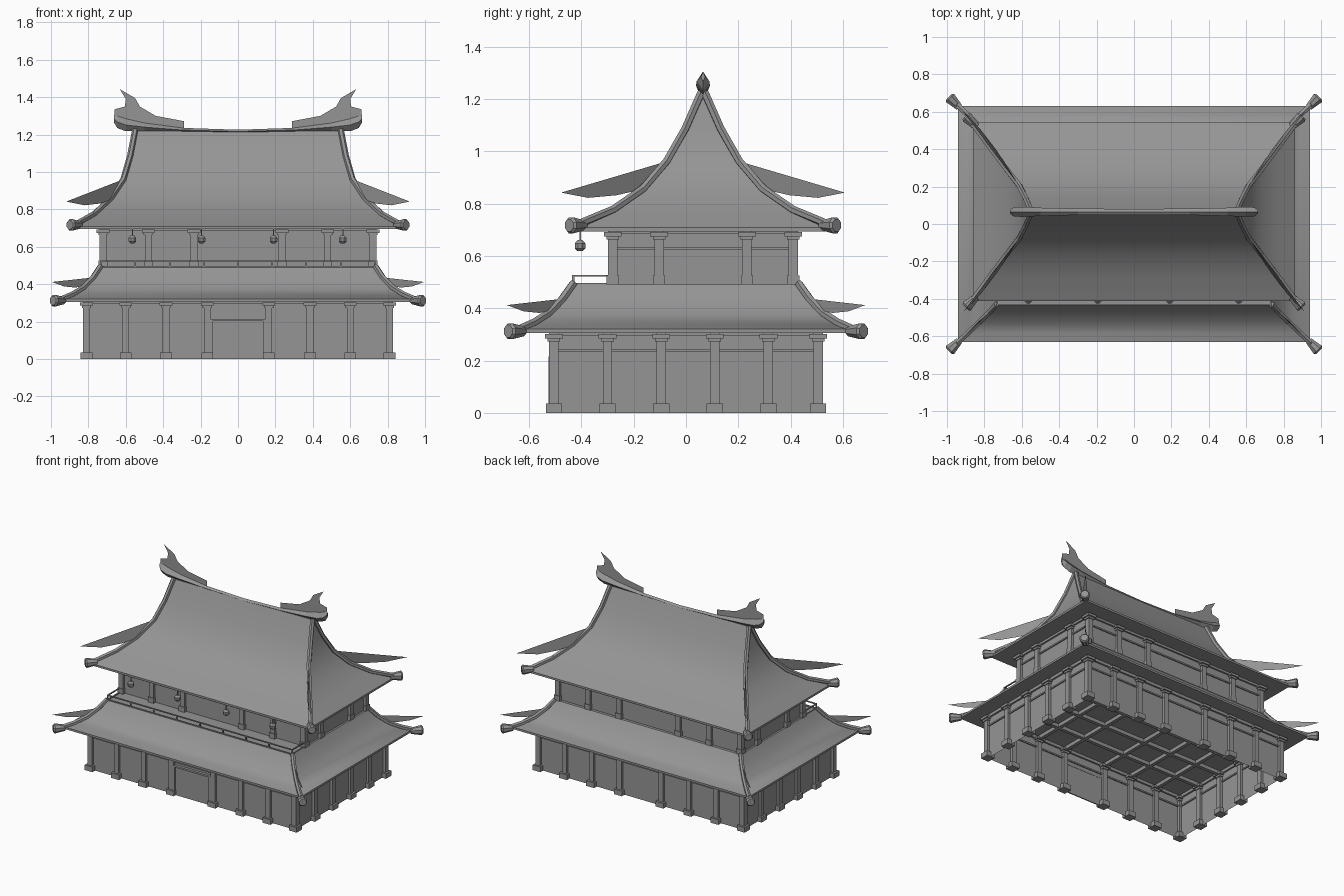
import bpy
from mathutils import Vector

if "Cube" in bpy.data.objects:
    bpy.data.objects.remove(bpy.data.objects["Cube"])

GREY = (0.3, 0.3, 0.3, 1)
stone = bpy.data.materials.new("plain grey")
stone.use_nodes = True
stone.diffuse_color = GREY
stone.node_tree.nodes["Principled BSDF"].inputs["Base Color"].default_value = GREY
SIGNS = [(sx, sy) for sx in (-1, 1) for sy in (-1, 1)]


class Part:
    """Collects geometry for one named object."""
    def __init__(self, name):
        self.name, self.verts, self.faces = name, [], []

    def face(self, points):
        start = len(self.verts)
        self.verts += [tuple(p) for p in points]
        self.faces.append(list(range(start, start + len(points))))

    def loft(self, rings, close_start=True, close_end=True):
        start, n = len(self.verts), len(rings[0])
        for ring in rings:
            self.verts += [tuple(p) for p in ring]
        for r in range(len(rings) - 1):
            a = start + r * n
            for i in range(n):
                j = (i + 1) % n
                self.faces.append([a + i, a + j, a + n + j, a + n + i])
        if close_start:
            self.faces.append([start + i for i in range(n)][::-1])
        if close_end:
            last = start + (len(rings) - 1) * n
            self.faces.append([last + i for i in range(n)])

    def box(self, x0, x1, y0, y1, z0, z1):
        self.loft([rect(x0, x1, y0, y1, z) for z in (z0, z1)])

    def block(self, x, y, half, z0, z1):
        self.box(x - half, x + half, y - half, y + half, z0, z1)

    def tube(self, path, radii, sides=6):
        rings = []
        for i, p in enumerate(path):
            d = (path[min(i + 1, len(path) - 1)] - path[max(i - 1, 0)]).normalized()
            side = d.cross(Vector((0, 0, 1))).normalized()
            up = side.cross(d)
            ring = []
            for k in range(sides):
                spin = Vector((radii[i], 0))
                from_angle = 6.28319 * (k + 0.5) / sides
                from mathutils import Matrix
                spin.rotate(Matrix.Rotation(from_angle, 2))
                ring.append(p + side * spin.x + up * spin.y)
            rings.append(ring)
        self.loft(rings)

    def build(self, smooth=False):
        import bmesh
        mesh = bpy.data.meshes.new(self.name)
        mesh.from_pydata(self.verts, [], self.faces)
        bm = bmesh.new()
        bm.from_mesh(mesh)
        bmesh.ops.recalc_face_normals(bm, faces=bm.faces)
        bm.to_mesh(mesh)
        bm.free()
        mesh.materials.append(stone)
        obj = bpy.data.objects.new(self.name, mesh)
        bpy.context.collection.objects.link(obj)
        if smooth:
            bpy.ops.object.select_all(action='DESELECT')
            obj.select_set(True)
            bpy.context.view_layer.objects.active = obj
            bpy.ops.object.shade_smooth_by_angle(angle=0.6)


def rect(x0, x1, y0, y1, z):
    return [(x0, y0, z), (x1, y0, z), (x1, y1, z), (x0, y1, z)]


def roof(prefix, levels, cy, inner, knob, fin):
    """Curved hip roof; levels are (z, half x, half y) from top to eave."""
    ze, xe, ye = levels[-1]
    skirt = levels + [(ze - 0.014, xe, ye), (ze - 0.014, xe - 0.02, ye - 0.02), inner]
    shell = Part(prefix + "_roof")
    shell.loft([rect(-hx, hx, cy - hy, cy + hy, z) for z, hx, hy in skirt])
    shell.build(True)
    hips, ends, fins = (Part(prefix + n) for n in ("_hip_ridges", "_hip_end_caps", "_corner_fins"))
    for sx, sy in SIGNS:
        def at(x, y, z):
            return Vector((sx * x, cy + sy * y, z))
        tip = at(*knob)
        path = [at(hx, hy, z + 0.006) for z, hx, hy in levels[:-1]] + [tip]
        hips.tube(path, [0.016] * len(path))
        out = Vector((sx, sy, 0)).normalized()
        ends.tube([tip - out * 0.045, tip + out * 0.025, tip + out * 0.035],
                  [0.02, 0.033, 0.025], 8)
        fins.face([at(*p) for p in fin] + path[-4:])
    hips.build()
    ends.build()
    fins.build()


def storey(prefix, xs, ys, z0, z1, foot):
    """Walls, perimeter columns with feet and brackets, and tie beams."""
    x, y0, y1 = xs[-1], ys[0], ys[-1]
    wall = Part(prefix + "_walls")
    wall.loft([rect(-x, x, y0, y1, z) for z in (z0, z1)], False, False)
    wall.build()
    cols, beams, caps = (Part(prefix + n) for n in ("_columns", "_tie_beams", "_brackets"))
    spots = {(px, py) for px in xs for py in (y0, y1)} | {(px, py) for px in (-x, x) for py in ys}
    for px, py in sorted(spots):
        cols.block(px, py, 0.018, z0, z1)
        cols.block(px, py, foot, z0, z0 + 0.036)
        caps.block(px, py, 0.024, z1 - 0.04, z1 - 0.027)
        caps.block(px, py, 0.034, z1 - 0.027, z1 - 0.01)
    low, high = z1 - 0.08, z1 - 0.018
    for z, depth, r in ((low, 0.01, 0.008), (high, 0.026, 0.012)):
        for py in (y0, y1):
            beams.box(-x, x, py - r, py + r, z, z + depth)
        for px in (-x, x):
            beams.box(px - r, px + r, y0, y1, z, z + depth)
    for part in (cols, caps, beams):
        part.build()


# Lower storey
low_x = [-0.81, -0.6, -0.385, -0.165, 0.165, 0.385, 0.6, 0.81]
low_y = [-0.505, -0.3, -0.095, 0.11, 0.315, 0.505]
storey("lower", low_x, low_y, 0, 0.312, 0.031)
roof("lower", [(0.49, 0.735, 0.43), (0.43, 0.775, 0.473), (0.375, 0.828, 0.525),
               (0.338, 0.888, 0.583), (0.32, 0.94, 0.632)], 0,
     (0.315, 0.82, 0.515), (0.965, 0.655, 0.312),
     [(0.81, 0.5, 0.395), (0.87, 0.56, 0.382), (0.93, 0.62, 0.388), (0.995, 0.685, 0.412)])

# Upper storey, set back behind the balcony
up_x = [-0.722, -0.48, -0.235, 0.235, 0.48, 0.722]
up_y = [-0.28, -0.103, 0.233, 0.41]
storey("upper", up_x, up_y, 0.49, 0.702, 0.023)
roof("upper", [(1.22, 0.55, 0.006), (1.08, 0.577, 0.068), (0.955, 0.613, 0.14),
               (0.85, 0.683, 0.23), (0.77, 0.77, 0.345), (0.708, 0.86, 0.478)], 0.065,
     (0.7, 0.735, 0.36), (0.875, 0.487, 0.717),
     [(0.67, 0.23, 0.855), (0.735, 0.33, 0.832), (0.82, 0.44, 0.822), (0.918, 0.542, 0.842)])

# Front door frame and leaf
door = Part("front_door")
door.box(-0.14, 0.14, -0.513, -0.505, 0, 0.205)
for s in (-1, 1):
    door.box(s * 0.142 - 0.007, s * 0.142 + 0.007, -0.525, -0.503, 0, 0.215)
door.box(-0.149, 0.149, -0.525, -0.503, 0.203, 0.215)
door.build()

# Ceiling beams seen from inside
rafters = Part("ceiling_beams")
for y in low_y[1:-1]:
    rafters.box(-0.81, 0.81, y - 0.012, y + 0.012, 0.29, 0.316)
for x in low_x[1:-1]:
    rafters.box(x - 0.012, x + 0.012, -0.505, 0.505, 0.29, 0.316)
rafters.build()

# Balcony rail
rail = Part("balcony_rail")
for z in (0.49, 0.521):
    rail.box(-0.735, 0.735, -0.435, -0.427, z, z + 0.007)
    for s in (-0.731, 0.731):
        rail.box(s - 0.004, s + 0.004, -0.435, -0.29, z, z + 0.007)
for i in range(9):
    rail.block(-0.731 + i * 1.462 / 8, -0.431, 0.004, 0.49, 0.525)
rail.build()

# Hanging lanterns
lanterns = Part("hanging_lanterns")
for x in (-0.565, -0.195, 0.19, 0.56):
    def ring(r, z):
        return [(x + r * a, -0.405 + r * b, z) for a, b in
                ((1, 0.4), (0.4, 1), (-0.4, 1), (-1, 0.4), (-1, -0.4), (-0.4, -1), (0.4, -1), (1, -0.4))]
    lanterns.loft([ring(r, z) for r, z in ((0.01, 0.618), (0.02, 0.628), (0.02, 0.648), (0.01, 0.66))])
    lanterns.block(x, -0.405, 0.003, 0.66, 0.7)
lanterns.build()

# Sagging main ridge with swollen ends
ridge = Part("main_ridge")
half = [(0, 0.016, 1.207, 1.226), (0.3, 0.017, 1.213, 1.236), (0.5, 0.022, 1.218, 1.262),
        (0.6, 0.027, 1.218, 1.285), (0.645, 0.024, 1.235, 1.3), (0.664, 0.008, 1.265, 1.305)]
stations = [(-x, w, a, b) for x, w, a, b in half[:0:-1]] + half
ridge.loft([[(x, 0.065, a), (x, 0.065 + w, (a + b) / 2), (x, 0.065, b), (x, 0.065 - w, (a + b) / 2)]
            for x, w, a, b in stations])
ridge.build()

# Thin upswept fins on the ridge ends
fins = Part("ridge_end_fins")
outline = [(0.29, 1.23), (0.29, 1.272), (0.44, 1.3), (0.525, 1.35), (0.55, 1.395), (0.632, 1.443),
           (0.6, 1.39), (0.605, 1.35), (0.66, 1.335), (0.664, 1.27), (0.6, 1.23)]
for s in (-1, 1):
    fins.face([(s * x, 0.065, z) for x, z in outline])
fins.build()
